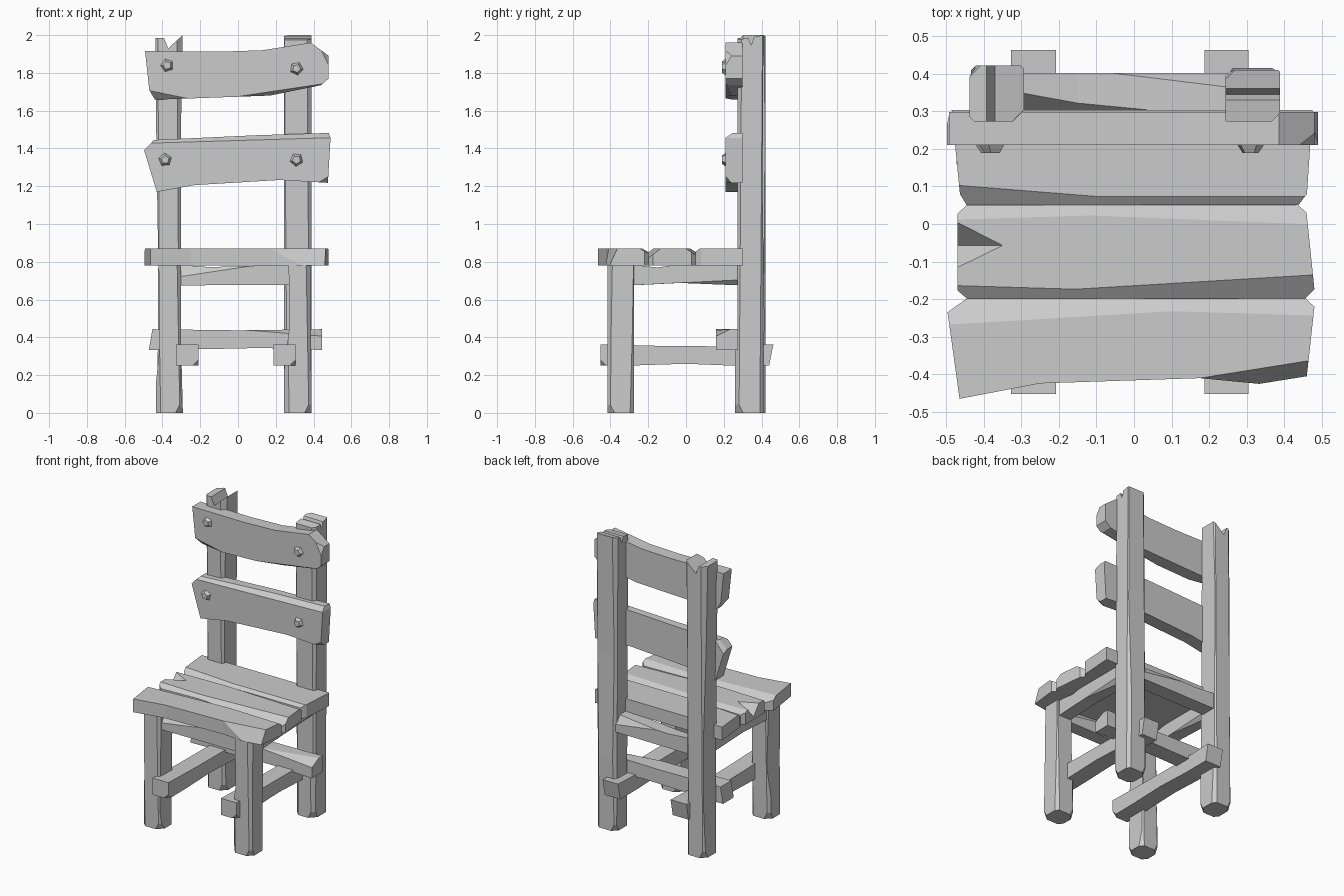
import bpy, bmesh, math
from mathutils import Vector, Matrix

if "Cube" in bpy.data.objects:
    bpy.data.objects.remove(bpy.data.objects["Cube"])

grey = bpy.data.materials.new("weathered grey")
grey.diffuse_color = (0.6, 0.6, 0.6, 1)
grey.use_nodes = True
grey.node_tree.nodes["Principled BSDF"].inputs["Base Color"].default_value = grey.diffuse_color

AXES = {'x': lambda u, v, w: (w, u, v),
        'y': lambda u, v, w: (u, w, v),
        'z': lambda u, v, w: (u, v, w)}


def finish(name, bm):
    bmesh.ops.recalc_face_normals(bm, faces=bm.faces)
    me = bpy.data.meshes.new(name)
    bm.to_mesh(me)
    bm.free()
    me.materials.append(grey)
    ob = bpy.data.objects.new(name, me)
    bpy.context.collection.objects.link(ob)
    return ob


def chip(bm, co, no):
    """Hew off everything beyond a plane and close the cut."""
    geom = bm.verts[:] + bm.edges[:] + bm.faces[:]
    bmesh.ops.bisect_plane(bm, geom=geom, dist=1e-5, plane_co=co,
                           plane_no=Vector(no).normalized(), clear_outer=True)
    rim = [e for e in bm.edges if e.is_boundary]
    if rim:
        bmesh.ops.holes_fill(bm, edges=rim, sides=0)


def timber(name, axis, outline, lo, hi, chips=()):
    """Outline extruded along an axis, then chipped by planes."""
    bm = bmesh.new()
    rings = [[bm.verts.new(AXES[axis](u, v, w)) for u, v in outline] for w in (lo, hi)]
    bm.faces.new(rings[0])
    bm.faces.new(rings[1])
    n = len(outline)
    for i in range(n):
        j = (i + 1) % n
        bm.faces.new((rings[0][i], rings[0][j], rings[1][j], rings[1][i]))
    bmesh.ops.recalc_face_normals(bm, faces=bm.faces)
    for co, no in chips:
        chip(bm, co, no)
    return finish(name, bm)


def corners(x0, x1, y0, y1, h, cuts=(.014, .02, .012, .018)):
    """Uneven chamfers down the four upright edges, plus chipped feet."""
    out = []
    spots = [(x0, y0, -1, -1), (x1, y0, 1, -1), (x1, y1, 1, 1), (x0, y1, -1, 1)]
    for k, (x, y, sx, sy) in enumerate(spots):
        tilt = (.014 if k % 2 else -.014) / h
        out.append(((x - sx * cuts[k], y, h / 2), (sx, sy, tilt)))
        if k % 2:
            out.append(((x - sx * .035, y, 0), (sx, sy, -.5)))
    return out


# back posts, each with a split top
timber("back_post_left", 'y',
       [(-.435, 0), (-.292, 0), (-.302, .4), (-.302, 1.0), (-.302, 1.5), (-.293, 2.0),
        (-.37, 1.93), (-.392, 1.985), (-.438, 1.985), (-.432, 1.4), (-.422, .8), (-.425, .3)],
       .272, .422, corners(-.432, -.297, .272, .422, 2))
timber("back_post_right", 'x',
       [(.26, 0), (.41, 0), (.415, .5), (.405, 1.2), (.41, 2.0), (.36, 1.99),
        (.345, 1.945), (.33, 1.985), (.272, 1.975), (.272, .45), (.26, .3)],
       .243, .388, corners(.243, .388, .268, .41, 2))

# front legs
timber("front_leg_left", 'y',
       [(-.435, 0), (-.29, 0), (-.303, .12), (-.302, .79), (-.42, .79), (-.415, .35), (-.435, .15)],
       -.415, -.275, corners(-.43, -.295, -.415, -.275, .78))
timber("front_leg_right", 'y',
       [(.243, 0), (.39, 0), (.386, .4), (.386, .79), (.268, .79), (.272, .45), (.245, .25)],
       -.415, -.275, corners(.25, .388, -.415, -.275, .78))

# seat boards meeting in worn grooves
timber("seat_board_front", 'z',
       [(-.496, -.235), (-.445, -.198), (.456, -.198), (.48, -.22), (.456, -.437),
        (.175, -.41), (-.25, -.424), (-.464, -.465)], .78, .87,
       [((-.2, -.25, .87), (-.06, 1, 1.7)), ((.2, -.235, .87), (.03, 1, 1.7)),
        ((.175, -.41, .87), (.16, -1, .45))])
middle = timber("seat_board_middle", 'z',
                [(-.469, -.177), (-.445, -.198), (.456, -.198), (.48, -.174), (.459, .03),
                 (.437, .05), (-.445, .05), (-.469, .028)], .78, .87,
                [((-.2, -.172, .87), (-.03, -1, 1.3)), ((.2, -.152, .87), (.06, -1, 1.3)),
                 ((-.2, .02, .87), (-.03, 1, 1.5)), ((.2, .01, .87), (.04, 1, 1.5))])
timber("seat_board_back", 'z',
       [(-.445, .05), (.437, .05), (.46, .08), (.475, .303), (-.485, .303), (-.463, .08)], .78, .87,
       [((-.12, .075, .87), (-.08, -1, 1.3)), ((.2, .073, .87), (0, -1, 1.3))])

# wedge that splits the left end of the middle board
bm = bmesh.new()
v = [bm.verts.new(c) for c in ((-.30, -.057, .90), (-.49, .04, .90),
                               (-.49, -.15, .90), (-.49, -.057, .785))]
for a, b, c in ((0, 1, 2), (0, 1, 3), (1, 2, 3), (2, 0, 3)):
    bm.faces.new((v[a], v[b], v[c]))
wedge = finish("split_cutter", bm)
wedge.hide_render = True
wedge.hide_viewport = True
mod = middle.modifiers.new("split", 'BOOLEAN')
mod.operation = 'DIFFERENCE'
mod.solver = 'EXACT'
mod.object = wedge

# rails under the seat
for name, lo, hi in (("front_rail", -.39, -.30), ("back_rail", .30, .402)):
    timber(name, 'y', [(-.32, .675), (.28, .678), (.28, .785), (.12, .78), (-.15, .772), (-.32, .785)],
           lo, hi, [((-.15, lo, .745), (-.12, -1, .8)), ((.05, hi - .015, .78), (.1, 1, .7))])
for name, lo, hi in (("side_rail_left", -.41, -.32), ("side_rail_right", .28, .37)):
    timber(name, 'x', [(-.29, .675), (-.03, .688), (.29, .675), (.29, .785), (-.08, .78), (-.15, .77), (-.29, .785)],
           lo, hi, [((hi, 0, .69), (1, .05, -1))])

# low stretchers
for name, lo, hi in (("side_stretcher_left", -.327, -.208), ("side_stretcher_right", .188, .304)):
    timber(name, 'x', [(-.452, .25), (-.25, .252), (0, .26), (.25, .25), (.44, .25), (.463, .363),
                       (.2, .352), (-.15, .355), (-.452, .363)],
           lo, hi, [((hi, -.42, .25), (1, -1, -1))])
timber("cross_stretcher", 'y',
       [(-.472, .333), (-.14, .338), (.127, .344), (.445, .333), (.445, .443), (0, .437), (-.453, .443)],
       .16, .276, [((.15, .16, .43), (.08, -.5, 1)), ((.43, .16, .443), (1, -1, 1))])

# backrest slats
timber("upper_back_slat", 'y',
       [(-.492, 1.915), (-.47, 1.71), (-.44, 1.658), (.17, 1.68), (.44, 1.735), (.48, 1.77),
        (.48, 1.89), (.386, 1.96), (.13, 1.92), (-.1, 1.912)], .21, .298,
       [((.45, .21, 1.9), (1, -.8, .5)), ((-.44, .21, 1.70), (-.2, -1, -1)),
        ((.2, .21, 1.705), (.15, -.6, -1))])
timber("lower_back_slat", 'y',
       [(-.497, 1.39), (-.43, 1.17), (-.23, 1.206), (.22, 1.233), (.476, 1.218), (.49, 1.455),
        (.48, 1.482), (.1, 1.47), (-.445, 1.445)], .21, .298,
       [((.1, .21, 1.445), (-.03, -.7, 1)), ((.476, .21, 1.25), (.6, -1, -1)),
        ((-.44, .298, 1.43), (-1, .8, .8))])

# five-sided pegs
for i, (x, z) in enumerate(((-.375, 1.84), (.31, 1.823), (-.386, 1.34), (.31, 1.34))):
    bm = bmesh.new()
    turn = Matrix.Translation((x, .203, z)) @ Matrix.Rotation(math.pi / 2, 4, 'X') @ Matrix.Rotation(.3 + i * .5, 4, 'Z')
    bmesh.ops.create_cone(bm, cap_ends=True, segments=5, radius1=.04, radius2=.022,
                          depth=.027, matrix=turn)
    finish("peg_%d" % (i + 1), bm)
